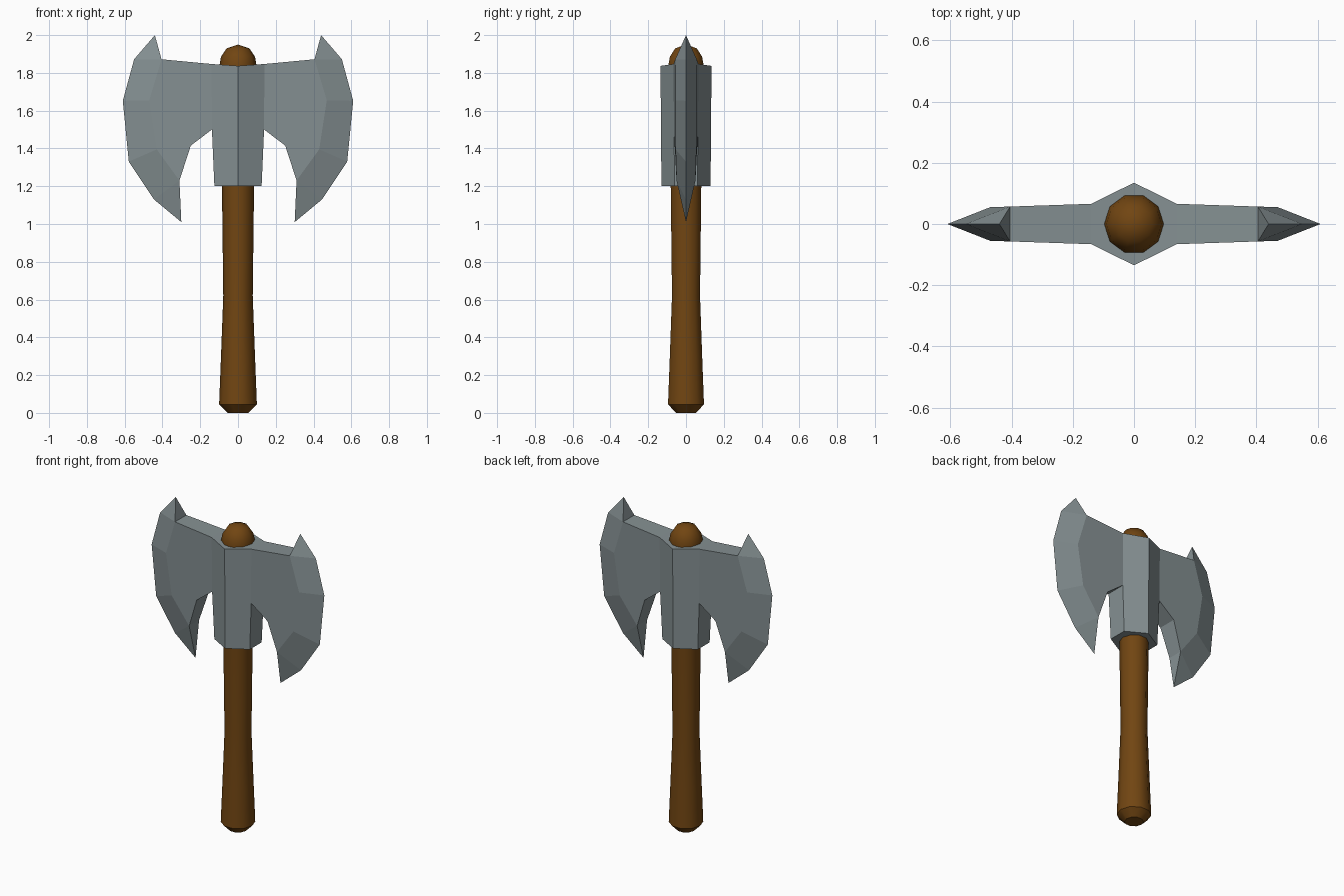
import bpy, bmesh, math

if "Cube" in bpy.data.objects:
    bpy.data.objects.remove(bpy.data.objects["Cube"])


def material(name, rgb):
    m = bpy.data.materials.new(name)
    m.diffuse_color = (*rgb, 1)
    m.use_nodes = True
    m.node_tree.nodes["Principled BSDF"].inputs["Base Color"].default_value = m.diffuse_color
    return m


def make_object(name, bm, mat):
    bmesh.ops.remove_doubles(bm, verts=bm.verts, dist=0.0005)
    bmesh.ops.recalc_face_normals(bm, faces=bm.faces)
    mesh = bpy.data.meshes.new(name)
    bm.to_mesh(mesh)
    bm.free()
    mesh.materials.append(mat)
    ob = bpy.data.objects.new(name, mesh)
    bpy.context.collection.objects.link(ob)
    return ob


wood = material("brown wood", (0.165, 0.06, 0.006))
steel = material("grey steel", (0.235, 0.28, 0.29))

# Handle: ten-sided turned profile (radius, height)
profile = [(0.055, 0), (0.1, 0.045), (0.09, 0.3), (0.078, 0.62), (0.085, 1.2),
           (0.098, 1.84), (0.09, 1.885), (0.06, 1.93), (0, 1.95)]
SIDES = 10
bm = bmesh.new()
rings = [[bm.verts.new((r * math.cos(2 * math.pi * i / SIDES),
                        r * math.sin(2 * math.pi * i / SIDES), z))
          for i in range(SIDES)] for r, z in profile]
for a, b in zip(rings, rings[1:]):
    for i in range(SIDES):
        j = (i + 1) % SIDES
        bm.faces.new((a[i], a[j], b[j], b[i]))
bm.faces.new(rings[0])
handle = make_object("handle", bm, wood)
bpy.context.view_layer.objects.active = handle
handle.select_set(True)
bpy.ops.object.shade_smooth_by_angle(angle=math.radians(40))

# Double axe head: points as (x, half thickness, z) for one side
points = {
    "ct": (0, 0.135, 1.837), "cb": (0, 0.13, 1.2),              # socket ridge
    "st": (0.14, 0.066, 1.847), "sm": (0.138, 0.064, 1.5),      # blade root
    "sb": (0.125, 0.06, 1.2),
    "r0": (0.405, 0.057, 1.872), "r1": (0.47, 0.055, 1.655),    # bevel line
    "r2": (0.43, 0.055, 1.395), "r3": (0.31, 0.05, 1.23),
    "l": (0.25, 0.06, 1.415),                                   # lower notch
    "e0": (0.44, 0, 2.0), "e1": (0.55, 0, 1.872), "e2": (0.61, 0, 1.652),
    "e3": (0.578, 0, 1.33), "e4": (0.445, 0, 1.13), "e5": (0.3, 0, 1.01),
}
cheeks = ["ct st sm sb cb", "st r0 r1 r2 r3 l sm", "r0 e0 e1", "r0 e1 e2 r1",
          "r1 e2 e3 r2", "r2 e3 e4 r3", "r3 e4 e5"]
rim = ["ct st", "st r0", "r0 e0", "e5 r3", "r3 l", "l sm", "sm sb", "sb cb"]

bm = bmesh.new()
for mx in (1, -1):
    v = {}
    for key, (x, y, z) in points.items():
        front = bm.verts.new((mx * x, -y, z))
        v[key] = (front, bm.verts.new((mx * x, y, z)) if y else front)
    for face in cheeks:
        for side in (0, 1):
            bm.faces.new([v[k][side] for k in face.split()])
    for edge in rim:
        a, b = edge.split()
        loop = [v[a][0], v[b][0], v[b][1], v[a][1]]
        bm.faces.new(list(dict.fromkeys(loop)))
make_object("axe_head", bm, steel)
